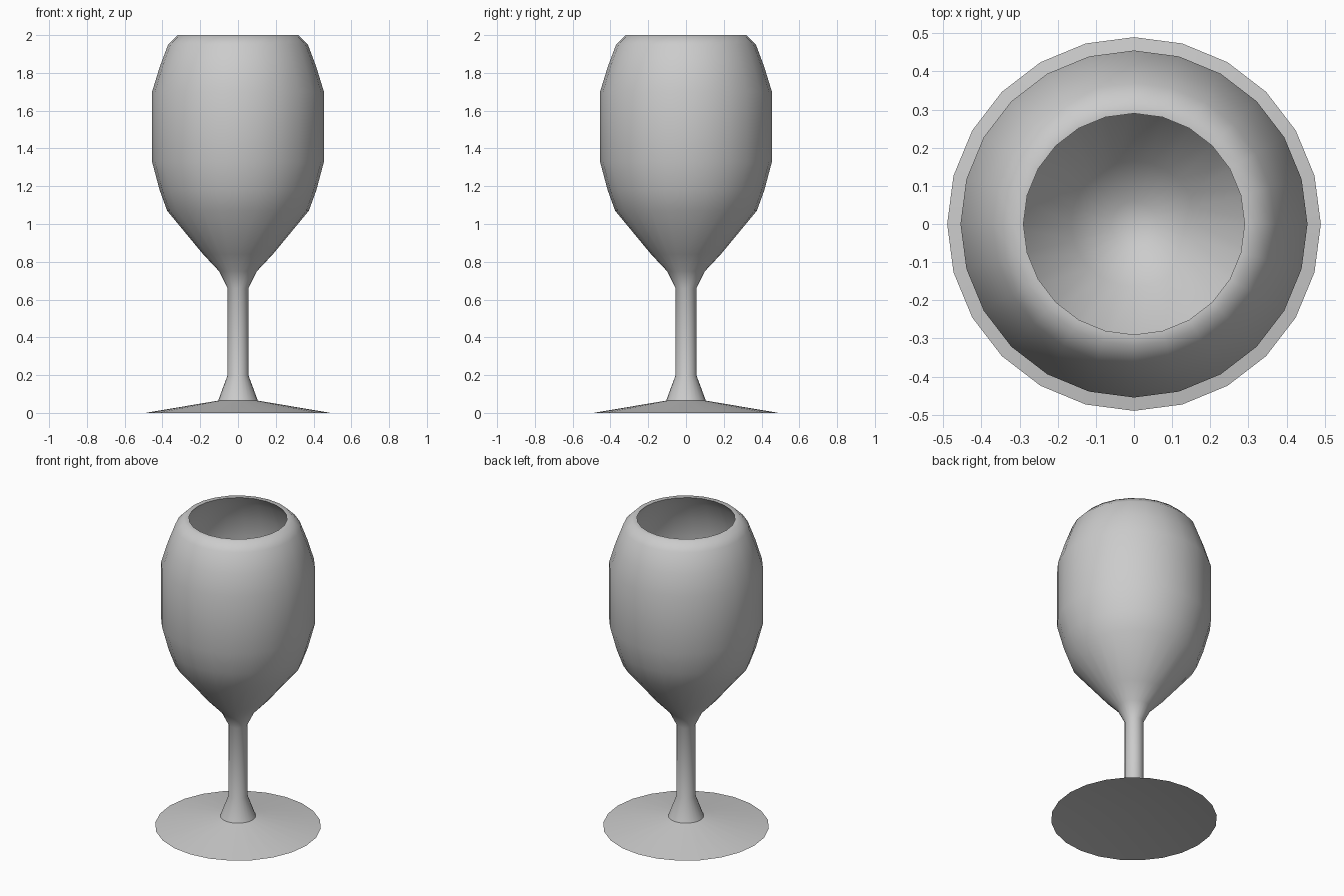
import bpy, bmesh
from math import radians, sin, cos, pi

if "Cube" in bpy.data.objects:
    bpy.data.objects.remove(bpy.data.objects["Cube"])

SIDES = 24

def lathe(name, profile):
    """Revolve (radius, z) points around z; radius 0 ends close to a point."""
    bm = bmesh.new()
    rings = []
    for r, z in profile:
        if r == 0:
            rings.append([bm.verts.new((0, 0, z))] * SIDES)
        else:
            rings.append([bm.verts.new((r * cos(2 * pi * i / SIDES),
                                        r * sin(2 * pi * i / SIDES), z))
                          for i in range(SIDES)])
    for a, b in zip(rings, rings[1:]):
        for i in range(SIDES):
            j = (i + 1) % SIDES
            bm.faces.new(dict.fromkeys((a[i], a[j], b[j], b[i])))
    bmesh.ops.recalc_face_normals(bm, faces=bm.faces)
    mesh = bpy.data.meshes.new(name)
    bm.to_mesh(mesh)
    bm.free()
    obj = bpy.data.objects.new(name, mesh)
    bpy.context.collection.objects.link(obj)
    bpy.context.view_layer.objects.active = obj
    obj.select_set(True)
    bpy.ops.object.shade_smooth_by_angle(angle=radians(50))
    return obj

# Foot, stem and outside of the bowl
outside = [(0, 0.06), (0.49, 0), (0.105, 0.065), (0.055, 0.2), (0.055, 0.66),
           (0.1, 0.75), (0.185, 0.84), (0.375, 1.07), (0.415, 1.18),
           (0.455, 1.33), (0.455, 1.7), (0.415, 1.83), (0.37, 1.95), (0.32, 2.0)]
# Rim and hollow inside of the bowl
inside = [(0.29, 2.0), (0.345, 1.93), (0.387, 1.82), (0.425, 1.69),
          (0.425, 1.34), (0.387, 1.2), (0.35, 1.09), (0.165, 0.865),
          (0.06, 0.77), (0, 0.77)]
lathe("wine_glass", outside + inside)
